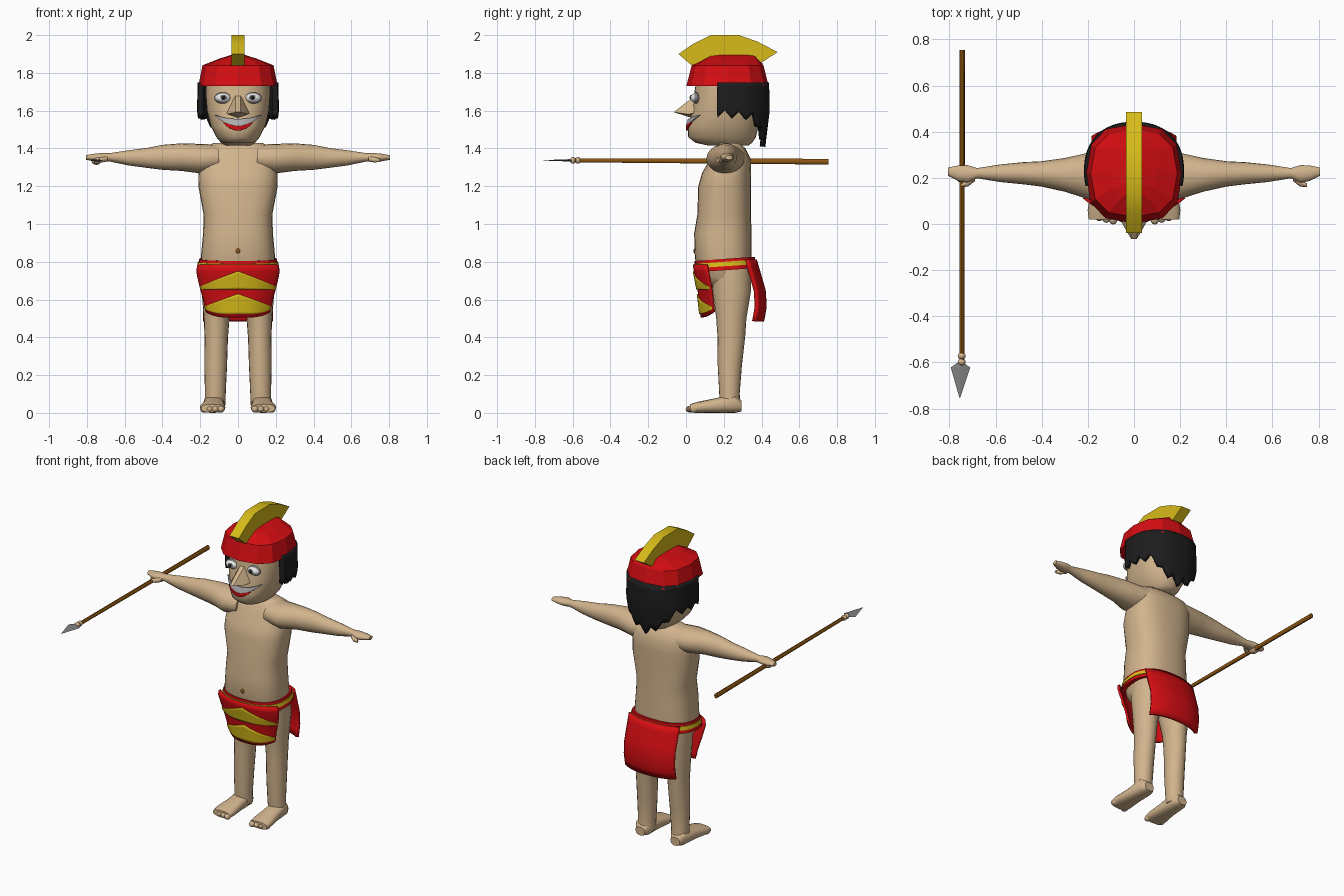
import bpy, bmesh, math
from mathutils import Vector


def material(name, r, g, b):
    m = bpy.data.materials.new(name)
    m.diffuse_color = (r, g, b, 1)
    return m


SKIN = material("skin tan", 0.64, 0.455, 0.265)
RED = material("red", 0.66, 0.004, 0.006)
YELLOW = material("yellow", 0.68, 0.50, 0.01)
BLACK = material("black", 0.012, 0.012, 0.013)
WHITE = material("white", 0.8, 0.8, 0.8)
TEETH = material("light grey", 0.42, 0.42, 0.43)
STEEL = material("steel grey", 0.22, 0.22, 0.22)
WOOD = material("wood brown", 0.27, 0.095, 0.006)


def finish(name, bm, mat, smooth=40):
    bmesh.ops.recalc_face_normals(bm, faces=bm.faces[:])
    me = bpy.data.meshes.new(name)
    bm.to_mesh(me)
    bm.free()
    me.materials.append(mat)
    ob = bpy.data.objects.new(name, me)
    bpy.context.collection.objects.link(ob)
    if smooth:
        bpy.ops.object.select_all(action='DESELECT')
        ob.select_set(True)
        bpy.context.view_layer.objects.active = ob
        bpy.ops.object.shade_smooth_by_angle(angle=math.radians(smooth))
    return ob


def interp(t, pts):
    if t <= pts[0][0]:
        return pts[0][1]
    for (a, va), (b, vb) in zip(pts, pts[1:]):
        if t <= b:
            return va + (vb - va) * (t - a) / (b - a)
    return pts[-1][1]


def loft(name, axis, rings, mat, n=20, p=2.0, smooth=40, side=1, tilt=0):
    """Rings are (position along axis, centre a, centre b, radius a, radius b)."""
    bm = bmesh.new()
    loops = []
    for t, ca, cb, ra, rb in rings:
        loop = []
        for i in range(n):
            w = 2 * math.pi * i / n
            c, s = math.cos(w), math.sin(w)
            a = ca + ra * math.copysign(abs(c) ** (2 / p), c)
            b = cb + rb * math.copysign(abs(s) ** (2 / p), s)
            x, y, z = {'x': (t, a, b), 'y': (a, t, b), 'z': (a, b, t)}[axis]
            loop.append(bm.verts.new((x * side, y, z + tilt * (y - 0.2))))
        loops.append(loop)
    for l, m in zip(loops, loops[1:]):
        for i in range(n):
            bm.faces.new((l[i], l[(i + 1) % n], m[(i + 1) % n], m[i]))
    bm.faces.new(loops[0])
    bm.faces.new(loops[-1])
    return finish(name, bm, mat, smooth)


def sheet(name, surf, lo, hi, mat, thick, umax=1.0, nu=24, nz=8):
    """Curved cloth or plate over surf(u, z), between edges lo(u) and hi(u)."""
    bm = bmesh.new()
    grid = []
    for i in range(nu + 1):
        u = umax * (2 * i / nu - 1)
        grid.append([bm.verts.new(surf(u, lo(u) + (hi(u) - lo(u)) * j / nz)) for j in range(nz + 1)])
    for c, d in zip(grid, grid[1:]):
        for j in range(nz):
            bm.faces.new((c[j], d[j], d[j + 1], c[j + 1]))
    ob = finish(name, bm, mat)
    mod = ob.modifiers.new("thickness", 'SOLIDIFY')
    mod.thickness = thick
    mod.offset = 0
    return ob


def ball(name, loc, scale, mat):
    bm = bmesh.new()
    bmesh.ops.create_uvsphere(bm, u_segments=16, v_segments=10, radius=1)
    for v in bm.verts:
        v.co = Vector(loc) + Vector([a * b for a, b in zip(v.co, scale)])
    return finish(name, bm, mat, 60)


# torso
loft("torso", 'z', [(0.64, 0, 0.23, 0.13, 0.09), (0.72, 0, 0.21, 0.185, 0.14), (0.82, 0, 0.197, 0.197, 0.15),
                    (0.95, 0, 0.195, 0.185, 0.152), (1.05, 0, 0.202, 0.182, 0.142), (1.2, 0, 0.205, 0.21, 0.14),
                    (1.27, 0, 0.215, 0.208, 0.13), (1.34, 0, 0.235, 0.2, 0.11), (1.40, 0, 0.23, 0.19, 0.085),
                    (1.428, 0, 0.23, 0.13, 0.055)], SKIN, 28, 2.5, 50)
ball("navel", (0, 0.046, 0.857), (0.012, 0.006, 0.014), WOOD)

# limbs
for s, tag in ((1, "left"), (-1, "right")):
    loft(tag + "_arm", 'x', [(0.1, 0.22, 1.35, 0.1, 0.07), (0.2, 0.208, 1.346, 0.1, 0.078), (0.3, 0.213, 1.354, 0.073, 0.073),
                             (0.4, 0.217, 1.353, 0.055, 0.066), (0.48, 0.22, 1.35, 0.048, 0.053),
                             (0.58, 0.22, 1.35, 0.038, 0.04), (0.68, 0.22, 1.353, 0.022, 0.022),
                             (0.72, 0.217, 1.352, 0.038, 0.024), (0.76, 0.22, 1.352, 0.034, 0.02),
                             (0.805, 0.227, 1.352, 0.018, 0.012)], SKIN, side=s)
    loft(tag + "_thumb", 'x', [(0.69, 0.2, 1.345, 0.015, 0.014), (0.72, 0.178, 1.34, 0.016, 0.015),
                               (0.75, 0.168, 1.337, 0.008, 0.009)], SKIN, 10, side=s)
    loft(tag + "_leg", 'z', [(0.8, 0.1, 0.235, 0.09, 0.11), (0.65, 0.1, 0.243, 0.093, 0.102), (0.5, 0.113, 0.24, 0.068, 0.08),
                             (0.4, 0.115, 0.24, 0.062, 0.073), (0.25, 0.118, 0.232, 0.06, 0.064),
                             (0.1, 0.12, 0.23, 0.055, 0.054), (0.03, 0.123, 0.235, 0.055, 0.055)], SKIN, side=s)
    loft(tag + "_foot", 'y', [(0.295, 0.127, 0.035, 0.032, 0.027), (0.26, 0.127, 0.05, 0.054, 0.05),
                              (0.15, 0.13, 0.038, 0.056, 0.038), (0.06, 0.134, 0.029, 0.067, 0.029),
                              (0.02, 0.134, 0.024, 0.062, 0.022)], SKIN, p=2.5, side=s)
    for k in range(4):
        ball(tag + "_toe", (s * (0.09 + 0.03 * k), 0.022 + 0.007 * k, 0.02), (0.019, 0.024, 0.018), SKIN)
ball("gripping_fingers", (-0.75, 0.215, 1.335), (0.026, 0.035, 0.022), SKIN)

# head: z, front y, back y, half width
HEAD = [(1.415, 0.12, 0.33, 0.07), (1.43, 0.05, 0.35, 0.09), (1.46, 0.012, 0.37, 0.115), (1.52, 0.01, 0.385, 0.145),
        (1.6, 0.035, 0.395, 0.165), (1.7, 0.045, 0.40, 0.172), (1.8, 0.06, 0.39, 0.165)]
loft("head", 'z', [(z, 0, (f + b) / 2, w, (b - f) / 2) for z, f, b, w in HEAD], SKIN, 36, 2.3, 50)


def face(u, z):
    x = u * 0.122
    f, b, w = (interp(z, [(r[0], r[k]) for r in HEAD]) for k in (1, 2, 3))
    depth = (1 - min(1, abs(x) / w) ** 2.3) ** (1 / 2.3)
    return x, (f + b) / 2 - (b - f) / 2 * depth - 0.006, z


sheet("teeth", face, lambda u: 1.517 + 0.06 * u * u, lambda u: 1.555 + 0.023 * u * u, TEETH, 0.009)
sheet("lower_lip", face, lambda u: 1.495 + 0.1 * u * u, lambda u: 1.519 + 0.055 * u * u, RED, 0.0095, 0.62)

# nose
bm = bmesh.new()
for co in ((0.015, 0.06, 1.69), (-0.015, 0.06, 1.69), (0.012, -0.065, 1.592), (-0.012, -0.065, 1.592),
           (0.066, 0.06, 1.585), (-0.066, 0.06, 1.585), (0, 0.03, 1.562), (0.05, 0.0, 1.583), (-0.05, 0.0, 1.583)):
    bm.verts.new(co)
bmesh.ops.convex_hull(bm, input=bm.verts[:])
finish("nose", bm, SKIN, 35)

# eyes
for s in (-1, 1):
    ball("eye", (s * 0.08, 0.05, 1.667), (0.041, 0.026, 0.025), WHITE)
    ball("eye_rim", (s * 0.08, 0.054, 1.667), (0.046, 0.018, 0.03), STEEL)
    ball("iris", (s * 0.076, 0.027, 1.67), (0.017, 0.005, 0.014), STEEL)
    ball("pupil", (s * 0.076, 0.024, 1.67), (0.011, 0.005, 0.01), BLACK)


# hair hanging in ragged locks around the sides and back
def hair(u, z):
    w = u * math.radians(108)
    r = interp(z, [(1.41, 0.175), (1.6, 0.198), (1.75, 0.195)])
    q = (abs(math.sin(w)) ** 2.3 + abs(math.cos(w)) ** 2.3) ** (-1 / 2.3)
    return 1.02 * r * q * math.sin(w), 0.23 + r * q * math.cos(w), z


def hair_edge(u):
    base = interp(abs(u), [(0, 1.41), (0.28, 1.46), (0.48, 1.55), (1, 1.565)])
    return base + 0.04 * abs(((u * 5 + 0.5) % 1) * 2 - 1)


sheet("hair", hair, hair_edge, lambda u: 1.75, BLACK, 0.03, nu=60)

# helmet and crest
loft("helmet", 'z', [(1.73, 0, 0.22, 0.21, 0.218), (1.84, 0, 0.22, 0.188, 0.19), (1.875, 0, 0.24, 0.1, 0.145),
                     (1.897, 0, 0.25, 0.03, 0.12)], RED, 12, 2.6, 0)
bm = bmesh.new()
profile = [(-0.04, 1.9), (0.04, 1.955), (0.13, 2.0), (0.28, 2.0), (0.38, 1.965), (0.485, 1.91), (0.40, 1.855),
           (0.30, 1.875), (0.14, 1.88), (0.03, 1.84)]
f = bm.faces.new([bm.verts.new((-0.034, y, z)) for y, z in profile])
ext = bmesh.ops.extrude_face_region(bm, geom=[f])
bmesh.ops.translate(bm, vec=(0.068, 0, 0), verts=[v for v in ext["geom"] if isinstance(v, bmesh.types.BMVert)])
finish("crest", bm, YELLOW, 30)

# belt
loft("belt", 'z', [(0.755, 0, 0.207, 0.217, 0.163), (0.815, 0, 0.205, 0.205, 0.16)], RED, 28, 2.5, tilt=0.07)
loft("belt_stripe", 'z', [(0.776, 0, 0.207, 0.217, 0.166), (0.8, 0, 0.206, 0.212, 0.165)], YELLOW, 28, 2.5, tilt=0.07)


# loincloth flaps
def front(u, z, off=0):
    hw = interp(z, [(0.5, 0.16), (0.6, 0.18), (0.67, 0.2), (0.75, 0.218), (0.8, 0.208)])
    y = interp(z, [(0.5, 0.085), (0.65, 0.068), (0.78, 0.043)])
    return u * hw, y + 0.068 * abs(u) ** 2.5 - off, z


def back(u, z):
    y = interp(z, [(0.48, 0.402), (0.56, 0.418), (0.65, 0.412), (0.81, 0.365)])
    return u * 0.18, y - 0.045 * abs(u) ** 2.5, z


def over(u, z):
    return front(u, z, 0.009)


sheet("front_flap", front, lambda u: 0.505 + 0.03 * u ** 4, lambda u: 0.785, RED, 0.014)
sheet("back_flap", back, lambda u: 0.485, lambda u: 0.81, RED, 0.02)
sheet("upper_chevron", over, lambda u: 0.655, lambda u: 0.75 - 0.08 * abs(u), YELLOW, 0.008)
sheet("lower_chevron", over, lambda u: 0.523 + 0.025 * u ** 4, lambda u: 0.63 - 0.065 * abs(u), YELLOW, 0.008)

# spear
loft("spear_shaft", 'y', [(0.755, -0.745, 1.33, 0.012, 0.016), (-0.6, -0.745, 1.337, 0.011, 0.011)], WOOD, 10)
for y in (-0.572, -0.598):
    ball("spear_binding", (-0.747, y, 1.337), (0.017, 0.015, 0.018), SKIN)
loft("spear_tip", 'y', [(-0.6, -0.752, 1.337, 0.012, 0.01), (-0.622, -0.752, 1.337, 0.042, 0.006),
                        (-0.755, -0.755, 1.337, 0.001, 0.001)], STEEL, 4, smooth=0)
